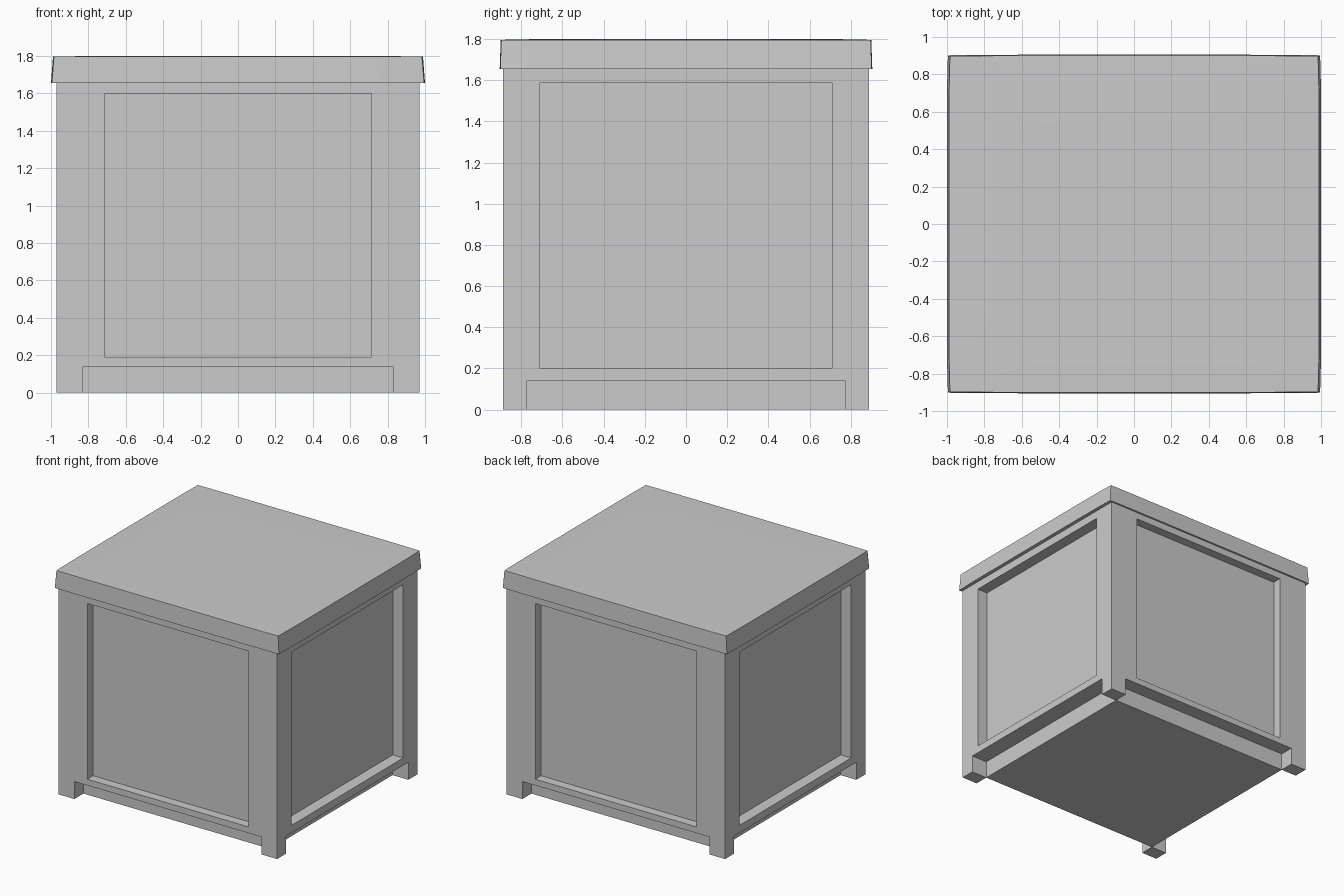
import bpy, bmesh
from mathutils import Vector

if "Cube" in bpy.data.objects:
    bpy.data.objects.remove(bpy.data.objects["Cube"])


def add_box(bm, lo, hi):
    lo, hi = Vector(lo), Vector(hi)
    verts = bmesh.ops.create_cube(bm, size=1)["verts"]
    bmesh.ops.scale(bm, vec=hi - lo, verts=verts)
    bmesh.ops.translate(bm, vec=(lo + hi) / 2, verts=verts)


def finish(bm, name):
    mesh = bpy.data.meshes.new(name)
    bm.to_mesh(mesh)
    bm.free()
    obj = bpy.data.objects.new(name, mesh)
    bpy.context.collection.objects.link(obj)
    return obj


W, D = 0.97, 0.89                  # half width and half depth of the body
LX, LY, LEG_Z = 0.83, 0.775, 0.14  # inner leg edges and foot notch height

# Solid cabinet body
bm = bmesh.new()
add_box(bm, (-W, -D, 0), (W, D, 1.66))
body = finish(bm, "cabinet_body")


def cut_pair(name, axis, half, depth, panel, panel_z, foot, foot_in):
    """Recessed panels and foot notches on two opposite sides."""
    bm = bmesh.new()
    for s in (-1, 1):
        for across, z0, z1, inner in ((panel, *panel_z, half - depth),
                                      (foot, -0.1, LEG_Z, foot_in)):
            a, b = sorted((s * inner, s * (half + 0.1)))
            if axis == "x":
                add_box(bm, (a, -across, z0), (b, across, z1))
            else:
                add_box(bm, (-across, a, z0), (across, b, z1))
    cutter = finish(bm, name)
    cutter.hide_render = True
    cutter.hide_set(True)
    cutter.display_type = "WIRE"
    mod = body.modifiers.new(name, "BOOLEAN")
    mod.operation = "DIFFERENCE"
    mod.solver = "EXACT"
    mod.object = cutter


# Panels and notches: front and back, then left and right
cut_pair("front_back_cutter", "y", D, 0.073, 0.715, (0.19, 1.60), LX, LY)
cut_pair("side_cutter", "x", W, 0.093, 0.71, (0.20, 1.59), LY, LX)

# Slightly pillowed, flared lid
bm = bmesh.new()
add_box(bm, (-1, -1, 0), (1, 1, 1))
flat_edges = [e for e in bm.edges
              if abs(e.verts[0].co.z - e.verts[1].co.z) < 0.01]
bmesh.ops.subdivide_edges(bm, edges=flat_edges, cuts=13, use_grid_fill=True)
for v in bm.verts:
    x, y, top = v.co
    bow_x, bow_y = 1 - abs(y) ** 8, 1 - abs(x) ** 8
    v.co.x = x * (0.991 + 0.005 * bow_x - 0.007 * top + 0.004 * (1 - top))
    v.co.y = y * (0.899 + 0.003 * bow_y - 0.002 * top + 0.003 * (1 - top))
    v.co.z = 1.655 + top * (0.141 + 0.004 * bow_x * bow_y)
lid = finish(bm, "lid")

# Smooth the lid's gentle curvature but keep its edges sharp
bpy.context.view_layer.objects.active = lid
lid.select_set(True)
bpy.ops.object.shade_smooth_by_angle(angle=0.52)
